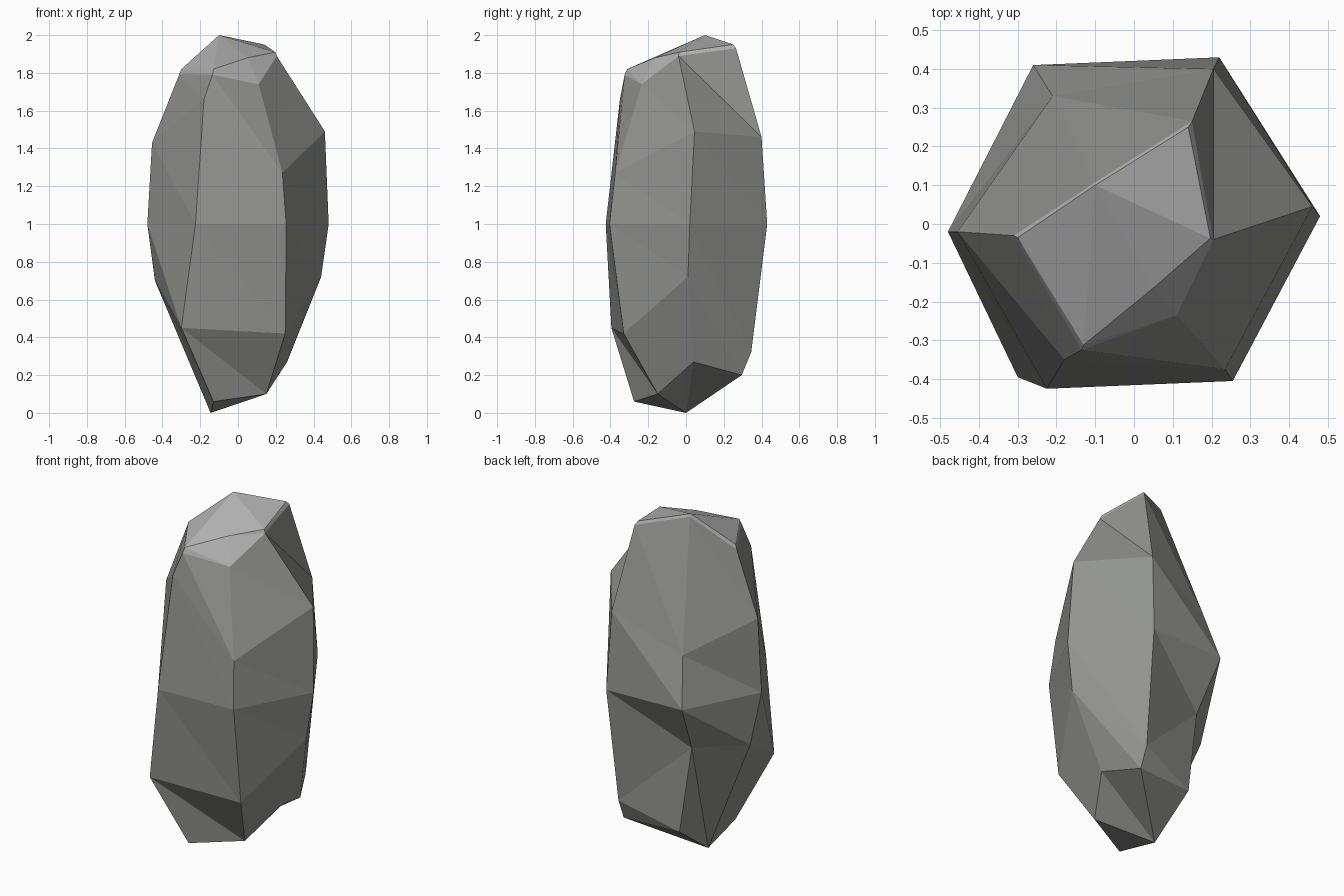
import bpy
import bmesh

if "Cube" in bpy.data.objects:
    bpy.data.objects.remove(bpy.data.objects["Cube"])


def material(name, rgb):
    m = bpy.data.materials.new(name)
    m.diffuse_color = (*rgb, 1.0)
    m.use_nodes = True
    m.node_tree.nodes["Principled BSDF"].inputs["Base Color"].default_value = m.diffuse_color
    return m


# Six-sided rings of the rock, bottom to top (same corner order in each)
RINGS = [
    # foot
    [(.26, .04, .27), (.20, .295, .20), (-.15, .275, .20),
     (-.145, 0, 0), (-.13, -.275, .06), (.15, -.15, .10)],
    # lower body
    [(.44, .01, .72), (.20, .345, .32), (-.22, .26, .71),
     (-.44, .03, .70), (-.30, -.395, .45), (.25, -.33, .42)],
    # waist
    [(.48, .02, 1), (.22, .43, 1), (-.26, .41, 1),
     (-.48, -.02, 1), (-.225, -.425, 1), (.255, -.405, 1)],
    # shoulder
    [(.46, .045, 1.49), (.205, .40, 1.46), (-.21, .33, 1.28),
     (-.455, -.02, 1.43), (-.18, -.35, 1.66), (.235, -.375, 1.27)],
    # cap rim
    [(.205, -.04, 1.89), (.15, .265, 1.93), (-.10, .108, 1.985),
     (-.31, -.03, 1.795), (-.135, -.325, 1.79), (.11, -.235, 1.74)],
    # cap top
    [(.197, -.037, 1.91), (.14, .25, 1.95), (-.10, .10, 2.0),
     (-.30, -.035, 1.82), (-.13, -.312, 1.82), (.05, -.165, 1.88)],
]

bm = bmesh.new()
rings = [[bm.verts.new(p) for p in ring] for ring in RINGS]

# Side facets: two triangles per cell, the last band belongs to the pale cap
for k, (lo, up) in enumerate(zip(rings, rings[1:])):
    for i in range(6):
        j = (i + 1) % 6
        for tri in ((lo[i], lo[j], up[i]), (lo[j], up[j], up[i])):
            bm.faces.new(tri).material_index = int(k == 4)


# Closing fans around one corner of the end rings
def fan(ring, start, mat, flip):
    r = ring[start:] + ring[:start]
    for i in range(1, 5):
        tri = [r[0], r[i], r[i + 1]]
        bm.faces.new(tri[::-1] if flip else tri).material_index = mat


fan(rings[0], 3, 0, True)
fan(rings[-1], 2, 1, False)

mesh = bpy.data.meshes.new("rock")
bm.to_mesh(mesh)
bm.free()
mesh.materials.append(material("stone grey", (.29, .295, .28)))
mesh.materials.append(material("pale stone", (.45, .45, .45)))
rock = bpy.data.objects.new("rock", mesh)
bpy.context.collection.objects.link(rock)
